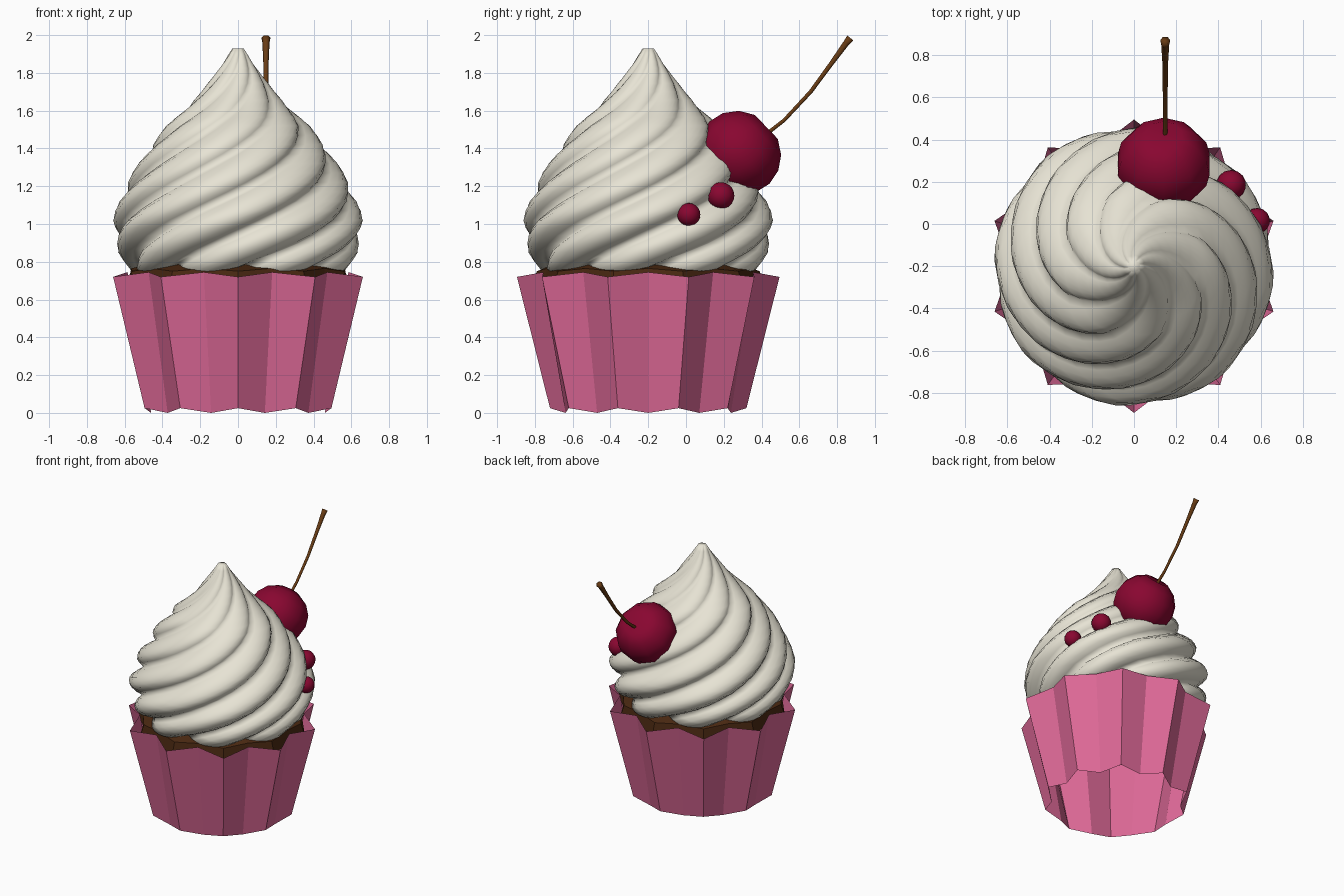
import bpy, bmesh, math
from mathutils import Vector

if "Cube" in bpy.data.objects:
    bpy.data.objects.remove(bpy.data.objects["Cube"])

CY = -0.2  # cupcake axis sits at y = -0.2


def material(name, rgb):
    m = bpy.data.materials.new(name)
    m.diffuse_color = (*rgb, 1)
    m.use_nodes = True
    m.node_tree.nodes["Principled BSDF"].inputs["Base Color"].default_value = m.diffuse_color
    return m


def finish(bm, name, mat, smooth):
    bmesh.ops.recalc_face_normals(bm, faces=bm.faces)
    for f in bm.faces:
        f.smooth = smooth
    me = bpy.data.meshes.new(name)
    bm.to_mesh(me)
    bm.free()
    me.materials.append(mat)
    ob = bpy.data.objects.new(name, me)
    bpy.context.collection.objects.link(ob)
    return ob


def loft(name, rings, mat, smooth, cap_top=False):
    """Skin a stack of equal-length closed rings."""
    bm = bmesh.new()
    vs = [[bm.verts.new(p) for p in r] for r in rings]
    n = len(vs[0])
    for a, b in zip(vs, vs[1:]):
        for i in range(n):
            j = (i + 1) % n
            bm.faces.new((a[i], a[j], b[j], b[i]))
    if cap_top:
        bm.faces.new(vs[-1])
    return finish(bm, name, mat, smooth)


def flute_ring(r_out, r_in, z_out, z_in, n=20):
    pts = []
    for i in range(n):
        a = math.pi / 2 + i * 2 * math.pi / n
        r, z = (r_in, z_in) if i % 2 else (r_out, z_out)
        pts.append((r * math.cos(a), CY + r * math.sin(a), z))
    return pts


pink = material("pink_paper", (0.75, 0.145, 0.32))
brown = material("brown_cake", (0.07, 0.022, 0.006))
cream = material("cream", (0.80, 0.77, 0.66))
red = material("cherry_red", (0.25, 0.002, 0.03))
stem_brown = material("stem_brown", (0.14, 0.045, 0.007))

# Fluted paper wrapper, open at the bottom
loft("wrapper", [flute_ring(0.52, 0.46, 0.025, 0.0),
                 flute_ring(0.695, 0.585, 0.72, 0.745)], pink, False)

# Cake top showing under the frosting
loft("cake_top", [flute_ring(0.62, 0.565, 0.66, 0.66),
                  flute_ring(0.59, 0.565, 0.75, 0.765),
                  flute_ring(0.50, 0.48, 0.785, 0.785)], brown, False, True)

# Frosting: lobed section twisted along a teardrop profile
PROFILE = [(0.47, 0.71), (0.58, 0.755), (0.635, 0.85), (0.66, 0.94),
           (0.665, 1.02), (0.635, 1.12), (0.59, 1.22), (0.53, 1.32),
           (0.46, 1.42), (0.38, 1.52), (0.28, 1.61), (0.195, 1.70),
           (0.125, 1.79), (0.075, 1.86), (0.03, 1.93)]
LOBES, STEPS, TWIST, PHASE = 8, 8, 3.5, math.radians(-22.9)
rings = []
for k in range(2 * len(PROFILE) - 1):
    (r0, z0), (r1, z1) = PROFILE[k // 2], PROFILE[min((k + 1) // 2, len(PROFILE) - 1)]
    R, z = (r0 + r1) / 2, (z0 + z1) / 2
    ring = []
    for i in range(LOBES * STEPS):
        groove = (1 - abs(math.cos(math.pi * i / STEPS))) ** 1.2
        r = R * (1 - 0.12 * groove)
        a = 2 * math.pi * i / (LOBES * STEPS) + TWIST * (z - 0.72) + PHASE
        lift = 0.05 * groove * max(0, 1 - (z - 0.71) / 0.2)  # scalloped hem
        ring.append((r * math.cos(a), CY + r * math.sin(a), z + lift))
    rings.append(ring)
loft("frosting", rings, cream, True, True)


def ball(name, centre, r, seg, rng, squash=1.0, axis=(0, 0, 1), dimple=0.0):
    bm = bmesh.new()
    bmesh.ops.create_uvsphere(bm, u_segments=seg, v_segments=rng, radius=r)
    q = Vector((0, 0, 1)).rotation_difference(Vector(axis))
    for v in bm.verts:
        if v.co.z > r * 0.99:
            v.co.z -= dimple
        v.co.z *= squash
        v.co = q @ v.co + Vector(centre)
    return finish(bm, name, red, True)


# Cherry tilted backward, with two small berries
ball("cherry", (0.141, 0.283, 1.378), 0.229, 10, 8, 0.93, (0, 0.72, 0.69), 0.05)
ball("berry_large", (0.46, 0.185, 1.15), 0.071, 14, 10)
ball("berry_small", (0.583, 0.015, 1.05), 0.061, 14, 10)

# Curved stem with a flared tip
PATH = [(0.38, 1.44, 0.012), (0.52, 1.55, 0.011), (0.66, 1.70, 0.012),
        (0.77, 1.85, 0.014), (0.85, 1.96, 0.019), (0.87, 1.985, 0.024)]
rings = []
for k, (y, z, r) in enumerate(PATH):
    a, b = PATH[max(k - 1, 0)], PATH[min(k + 1, len(PATH) - 1)]
    t = Vector((0, b[0] - a[0], b[1] - a[1])).normalized()
    side = Vector((1, 0, 0))
    up = t.cross(side)
    rings.append([Vector((0.148, y, z)) + r * (math.cos(w) * side + math.sin(w) * up)
                  for w in (i * math.pi / 3 for i in range(6))])
loft("cherry_stem", rings, stem_brown, True, True)
